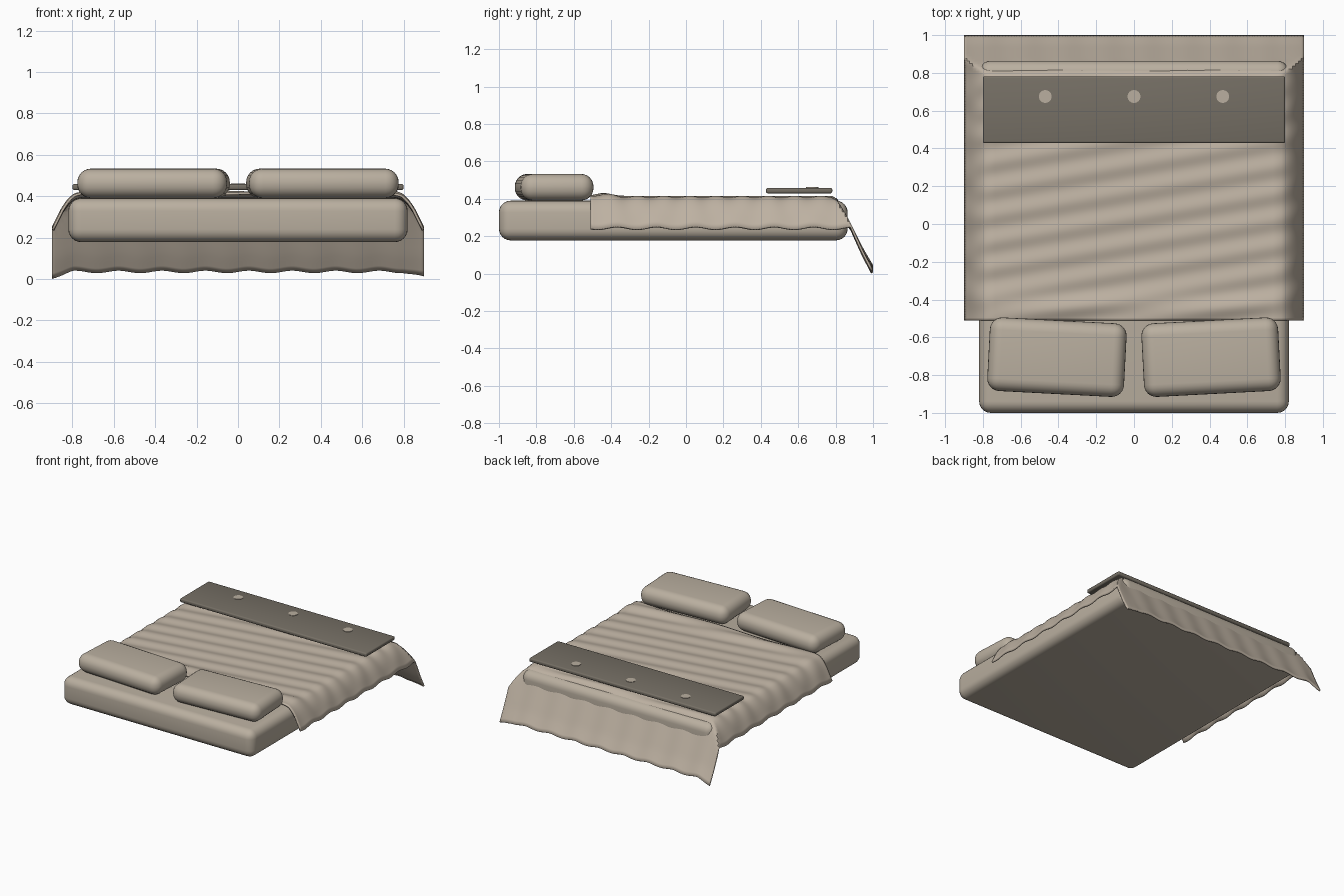
import bpy, bmesh
from math import sin, exp, radians, pi

cube = bpy.data.objects.get("Cube")
if cube:
    bpy.data.objects.remove(cube, do_unlink=True)


def material(name, rgb):
    m = bpy.data.materials.new(name)
    m.use_nodes = True
    m.diffuse_color = (*rgb, 1)
    m.node_tree.nodes["Principled BSDF"].inputs["Base Color"].default_value = (*rgb, 1)
    return m


linen = material("linen", (0.49, 0.43, 0.35))
blanket_tan = material("blanket tan", (0.51, 0.44, 0.36))
dark_taupe = material("dark taupe", (0.18, 0.16, 0.13))


def add_object(name, bm, mat):
    mesh = bpy.data.meshes.new(name)
    bm.to_mesh(mesh)
    bm.free()
    mesh.materials.append(mat)
    obj = bpy.data.objects.new(name, mesh)
    bpy.context.collection.objects.link(obj)
    return obj


def smooth(obj, angle=40):
    bpy.ops.object.select_all(action="DESELECT")
    obj.select_set(True)
    bpy.context.view_layer.objects.active = obj
    bpy.ops.object.shade_smooth_by_angle(angle=radians(angle))


def rounded_box(name, centre, size, radius, mat, turn=0, segments=6):
    bm = bmesh.new()
    bmesh.ops.create_cube(bm, size=1)
    bmesh.ops.scale(bm, vec=size, verts=bm.verts)
    bmesh.ops.bevel(bm, geom=bm.edges[:], offset=radius, segments=segments,
                    profile=0.5, affect="EDGES")
    obj = add_object(name, bm, mat)
    obj.location = centre
    obj.rotation_euler.z = radians(turn)
    smooth(obj)
    return obj


def profile(points, t):
    """Height along a piecewise linear profile."""
    for (a, za), (b, zb) in zip(points, points[1:]):
        if t <= b:
            return za + (zb - za) * max(0, (t - a) / (b - a))
    return points[-1][1]


# Mattress and pillows
rounded_box("mattress", (0, -0.068, 0.284), (1.64, 1.864, 0.212), 0.062, linen)
for side, name in ((-1, "right_pillow"), (1, "left_pillow")):
    rounded_box(name, (side * 0.408, -0.705, 0.462), (0.725, 0.39, 0.142),
                0.066, linen, turn=side * 3)

# Blanket draped over both sides and the foot, with soft ripples
SIDE = [(0.75, 0.411), (0.79, 0.403), (0.82, 0.38), (0.85, 0.342), (0.875, 0.295), (0.9, 0.245)]
FOOT = [(0.78, 0.411), (0.81, 0.395), (0.85, 0.325), (0.9, 0.225), (0.95, 0.125), (1.0, 0.04)]
Y0, Y1 = -0.51, 1.0
bm = bmesh.new()
bmesh.ops.create_grid(bm, x_segments=120, y_segments=110, size=1)
for v in bm.verts:
    x = v.co.x * 0.9
    y = Y0 + (v.co.y + 1) / 2 * (Y1 - Y0)
    side_z, foot_z = profile(SIDE, abs(x)), profile(FOOT, y)
    z = min(side_z, foot_z)
    drop = min(1, (0.411 - z) / 0.12)
    z += 0.005 * (1 - drop) * sin(2 * pi * (y - 0.17 * x) / 0.14)
    z += 0.015 * (1 - drop) * exp(-((y + 0.44) / 0.06) ** 2)
    if foot_z < side_z:
        z += 0.006 * drop * sin(2 * pi * x / 0.21)
        z -= 0.028 * drop * max(0, (abs(x) - 0.8) / 0.1) * max(0, (y - 0.88) / 0.12)
    else:
        z += 0.007 * drop * sin(2 * pi * y / 0.21)
    v.co = (x, y, z)
bmesh.ops.recalc_face_normals(bm, faces=bm.faces[:])
bm.faces.ensure_lookup_table()
if bm.faces[len(bm.faces) // 2].normal.z < 0:
    bmesh.ops.reverse_faces(bm, faces=bm.faces[:])
blanket = add_object("blanket", bm, blanket_tan)
thickness = blanket.modifiers.new("thickness", "SOLIDIFY")
thickness.thickness = 0.012
thickness.offset = -1
smooth(blanket)

# Foot runner panel with three flat round spots
rounded_box("foot_runner", (0, 0.605, 0.444), (1.6, 0.354, 0.03), 0.01, dark_taupe, segments=3)
for i, name in enumerate(("right_spot", "middle_spot", "left_spot")):
    bm = bmesh.new()
    bmesh.ops.create_cone(bm, cap_ends=True, segments=24, radius1=0.034,
                          radius2=0.034, depth=0.004)
    spot = add_object(name, bm, linen)
    spot.location = ((i - 1) * 0.47, 0.675, 0.46)
    smooth(spot)
